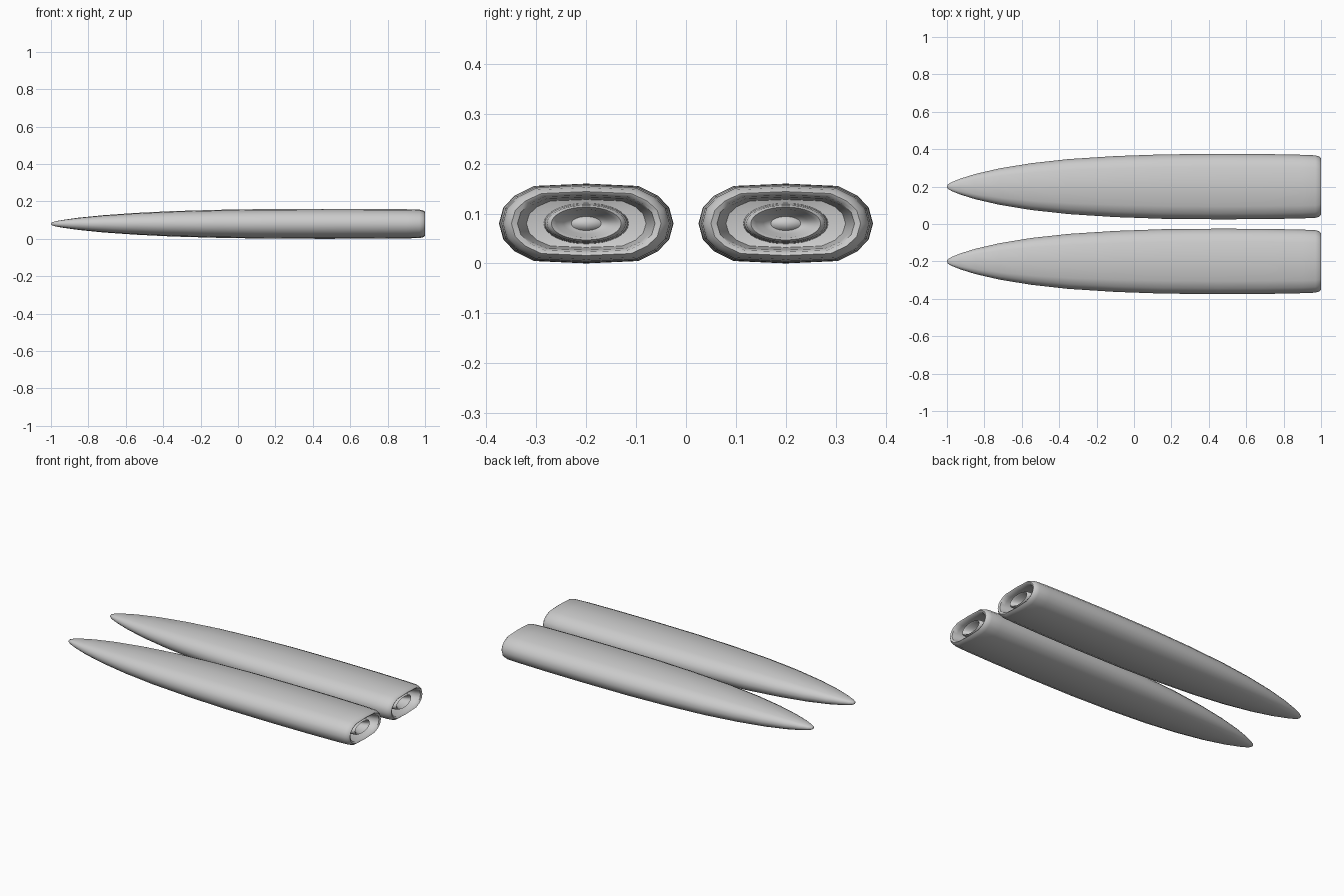
import bpy, bmesh, math

if "Cube" in bpy.data.objects:
    bpy.data.objects.remove(bpy.data.objects["Cube"])

# Rounded-box cross-section: one quarter in unit size, mirrored to 16 points
QUARTER = [(1, 0), (0.95, 0.40), (0.82, 0.70), (0.60, 0.94)]
SECTION = (QUARTER + [(0, 1)] + [(-y, z) for y, z in QUARTER[:0:-1]]
           + [(-y, -z) for y, z in QUARTER] + [(0, -1)]
           + [(y, -z) for y, z in QUARTER[:0:-1]])
ELLIPSE = [(math.cos(i * math.tau / 32), math.sin(i * math.tau / 32)) for i in range(32)]


def loft(name, section, stations, y0):
    """Skin rings (x, half width, half height); zero-size ends close to a point."""
    bm = bmesh.new()
    rings = []
    for x, w, h in stations:
        if w == 0:
            rings.append([bm.verts.new((x, y0, 0.08))])
        else:
            rings.append([bm.verts.new((x, y0 + w * y, 0.08 + h * z)) for y, z in section])
    n = len(section)
    for a, b in zip(rings, rings[1:]):
        for i in range(n):
            j = (i + 1) % n
            quad = [a[i % len(a)], a[j % len(a)], b[j % len(b)], b[i % len(b)]]
            bm.faces.new(list(dict.fromkeys(quad)))
    bmesh.ops.recalc_face_normals(bm, faces=bm.faces)
    me = bpy.data.meshes.new(name)
    bm.to_mesh(me)
    bm.free()
    ob = bpy.data.objects.new(name, me)
    bpy.context.collection.objects.link(ob)
    bpy.ops.object.select_all(action='DESELECT')
    ob.select_set(True)
    bpy.context.view_layer.objects.active = ob
    bpy.ops.object.shade_smooth_by_angle(angle=math.radians(50))
    return ob


# Tapered pod skin: pointed nose, full body, rounded tail lip, hollow recess
POD = [(-1.0, 0, 0), (-0.995, 0.012, 0.008), (-0.975, 0.024, 0.014), (-0.93, 0.042, 0.022),
       (-0.85, 0.067, 0.033), (-0.72, 0.097, 0.046), (-0.55, 0.125, 0.058),
       (-0.35, 0.147, 0.068), (-0.1, 0.163, 0.075), (0.15, 0.172, 0.079),
       (0.45, 0.175, 0.08), (0.7, 0.174, 0.0795), (0.9, 0.170, 0.078), (0.97, 0.167, 0.076),
       (0.99, 0.161, 0.072), (1.0, 0.150, 0.064), (0.995, 0.138, 0.057),
       (0.97, 0.132, 0.053), (0.90, 0.120, 0.048), (0.88, 0, 0)]

# Oval exhaust ring with a dished centre and small cone
NOZZLE = [(0.87, 0.086, 0.042), (0.94, 0.083, 0.039), (0.972, 0.079, 0.037),
          (0.98, 0.070, 0.033), (0.972, 0.060, 0.028), (0.935, 0.045, 0.021),
          (0.925, 0.030, 0.014), (0.945, 0, 0)]

for side, y0 in (("left", -0.2), ("right", 0.2)):
    loft(side + "_pod", SECTION, POD, y0)
    loft(side + "_nozzle", ELLIPSE, NOZZLE, y0)
